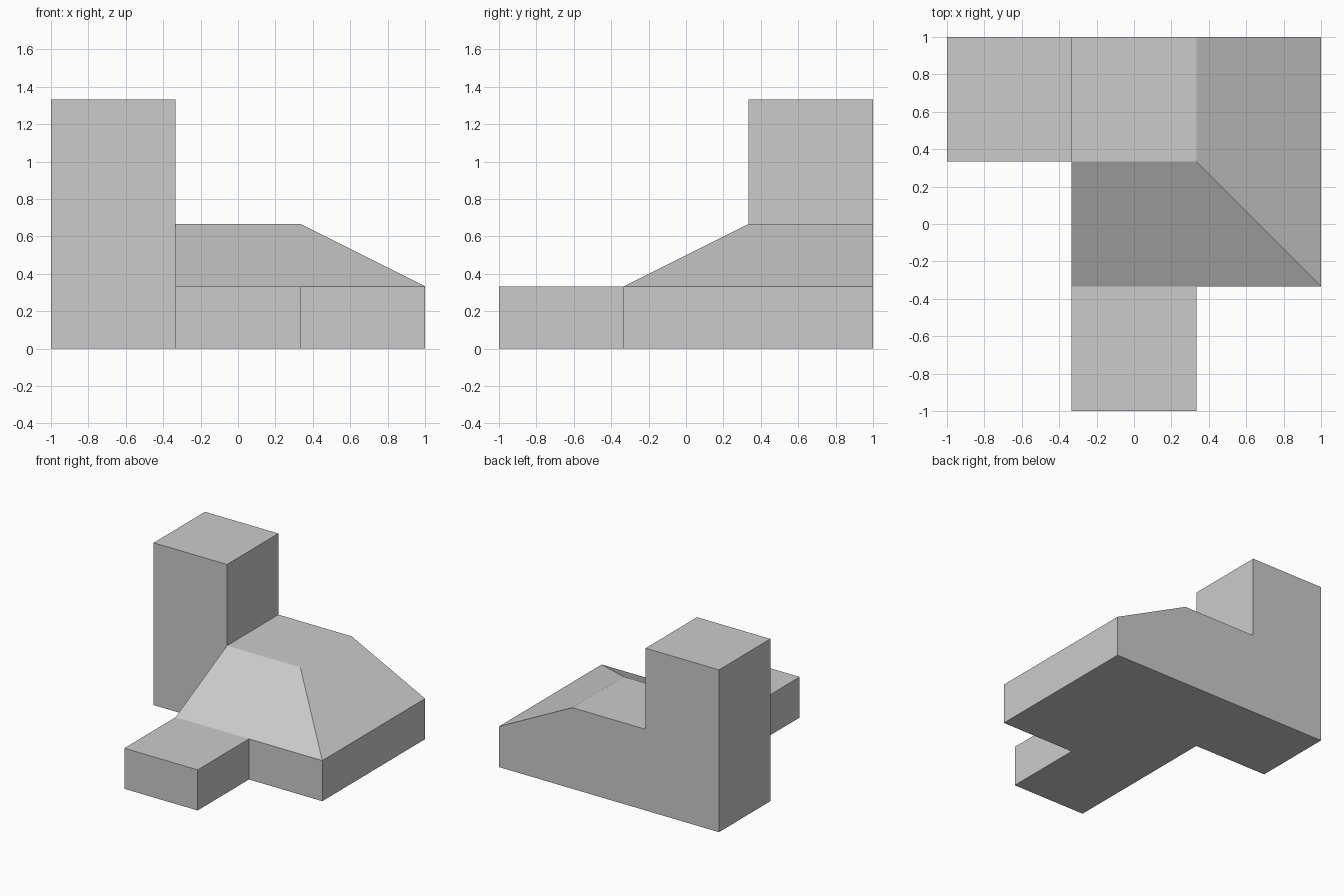
import bpy
import bmesh
from mathutils import Vector

if "Cube" in bpy.data.objects:
    bpy.data.objects.remove(bpy.data.objects["Cube"])

T = 1 / 3  # plan module


def rect(x0, x1, y0, y1, z):
    return [(x, y, z) for x in (x0, x1) for y in (y0, y1)]


def solid(name, points, cuts, hidden):
    """Convex block; split along cuts, then open it where it meets a neighbour."""
    bm = bmesh.new()
    for p in points:
        bm.verts.new(p)
    bmesh.ops.convex_hull(bm, input=bm.verts[:])
    bmesh.ops.dissolve_limit(bm, angle_limit=0.01, verts=bm.verts[:], edges=bm.edges[:])
    bmesh.ops.recalc_face_normals(bm, faces=bm.faces[:])
    for co, no in cuts:
        bmesh.ops.bisect_plane(bm, geom=bm.verts[:] + bm.edges[:] + bm.faces[:],
                               dist=1e-5, plane_co=co, plane_no=no)
    inner = [f for f in bm.faces if hidden(f.calc_center_median(), f.normal)]
    bmesh.ops.delete(bm, geom=inner, context='FACES')
    mesh = bpy.data.meshes.new(name)
    bm.to_mesh(mesh)
    bm.free()
    obj = bpy.data.objects.new(name, mesh)
    bpy.context.collection.objects.link(obj)
    return obj


X, Y, Z = Vector((1, 0, 0)), Vector((0, 1, 0)), Vector((0, 0, 1))

# Tower at the back left, open where the hall joins
solid("tower", rect(-1, -T, T, 1, 0) + rect(-1, -T, T, 1, 4 * T),
      [(Z * 2 * T, Z)],
      lambda c, n: n.x > 0.9 and c.z < 2 * T)

# Hall with a flat ridge and slopes to the front and right
solid("hall", rect(-T, 1, -T, 1, 0)
      + [(-T, -T, T), (1, -T, T), (1, 1, T)] + rect(-T, T, T, 1, 2 * T),
      [(X * T, X), (Y * T, Y)],
      lambda c, n: (n.x < -0.9 and c.y > T) or (n.y < -0.9 and c.x < T))

# Low porch projecting from the hall front
solid("porch", rect(-T, T, -1, -T, 0) + rect(-T, T, -1, -T, T), [],
      lambda c, n: n.y > 0.9)
